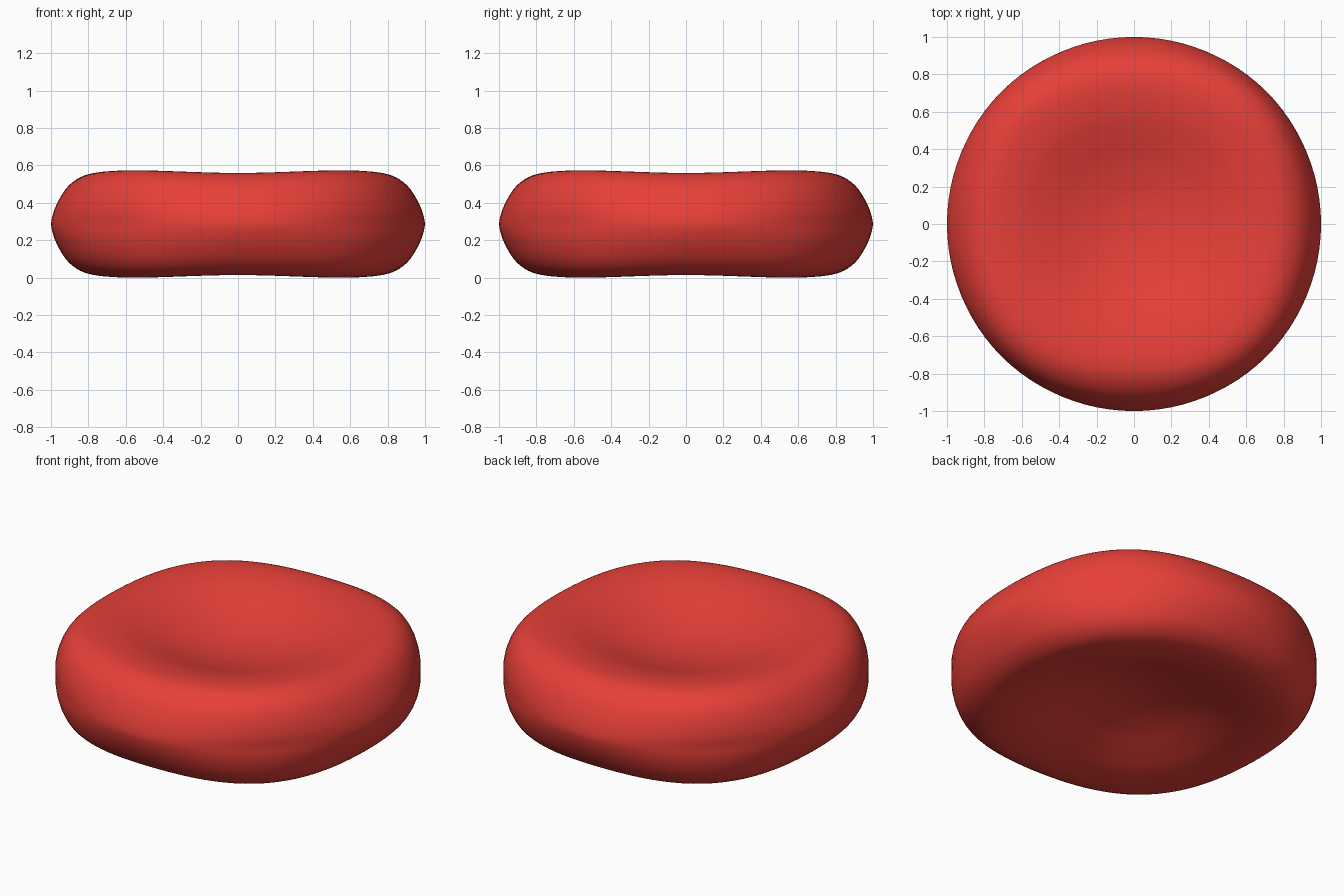
import bpy, bmesh, math

if "Cube" in bpy.data.objects:
    bpy.data.objects.remove(bpy.data.objects["Cube"])

# Half profile from the dimple centre over the rim to the equator (radius, half height)
PROFILE = [(0.0, 0.135), (0.15, 0.143), (0.32, 0.177), (0.47, 0.221), (0.61, 0.257),
           (0.75, 0.273), (0.85, 0.258), (0.93, 0.20), (0.983, 0.10), (1.0, 0.0)]
SEGMENTS = 96
STEPS = 5
MID = 0.287


def smooth_path(points):
    """Catmull-Rom sampling through the given points, endpoints kept."""
    out = []
    for i in range(1, len(points) - 2):
        p0, p1, p2, p3 = points[i - 1:i + 3]
        for s in range(STEPS):
            t = s / STEPS
            out.append(tuple(
                0.5 * (2 * b + (c - a) * t + (2 * a - 5 * b + 4 * c - d) * t * t
                       + (3 * b - a - 3 * c + d) * t ** 3)
                for a, b, c, d in zip(p0, p1, p2, p3)))
    return out + [points[-2]]


# Full profile: top pole, rim, bottom pole, with mirrored guide points at both ends
full = PROFILE + [(r, -h) for r, h in reversed(PROFILE[:-1])]
r1, h1 = PROFILE[1]
path = smooth_path([(-r1, h1)] + full + [(-r1, -h1)])


def place(r, h, angle):
    # The rim is slightly taller and fuller on the diagonals
    c4 = math.cos(4 * angle)
    radius = r * (1 - 0.03 * c4 * min(1, abs(h) / 0.273))
    height = h * (1 + 0.025 * (1 - c4) * min(1, r / 0.6) ** 2)
    return (radius * math.cos(angle), radius * math.sin(angle), MID + height)


# Biconcave disc
bm = bmesh.new()
top = bm.verts.new((0, 0, MID + path[0][1]))
bottom = bm.verts.new((0, 0, MID + path[-1][1]))
rings = [[bm.verts.new(place(r, h, math.tau * k / SEGMENTS)) for k in range(SEGMENTS)]
         for r, h in path[1:-1]]
for k in range(SEGMENTS):
    n = (k + 1) % SEGMENTS
    bm.faces.new((top, rings[0][k], rings[0][n]))
    bm.faces.new((bottom, rings[-1][n], rings[-1][k]))
    for a, b in zip(rings, rings[1:]):
        bm.faces.new((a[k], b[k], b[n], a[n]))
bmesh.ops.recalc_face_normals(bm, faces=bm.faces)
for f in bm.faces:
    f.smooth = True

mesh = bpy.data.meshes.new("biconcave_disc")
bm.to_mesh(mesh)
bm.free()
disc = bpy.data.objects.new("biconcave_disc", mesh)
bpy.context.collection.objects.link(disc)

# Red material
red = bpy.data.materials.new("red")
red.diffuse_color = (0.8, 0.05, 0.04, 1)
red.use_nodes = True
red.node_tree.nodes["Principled BSDF"].inputs["Base Color"].default_value = red.diffuse_color
mesh.materials.append(red)
